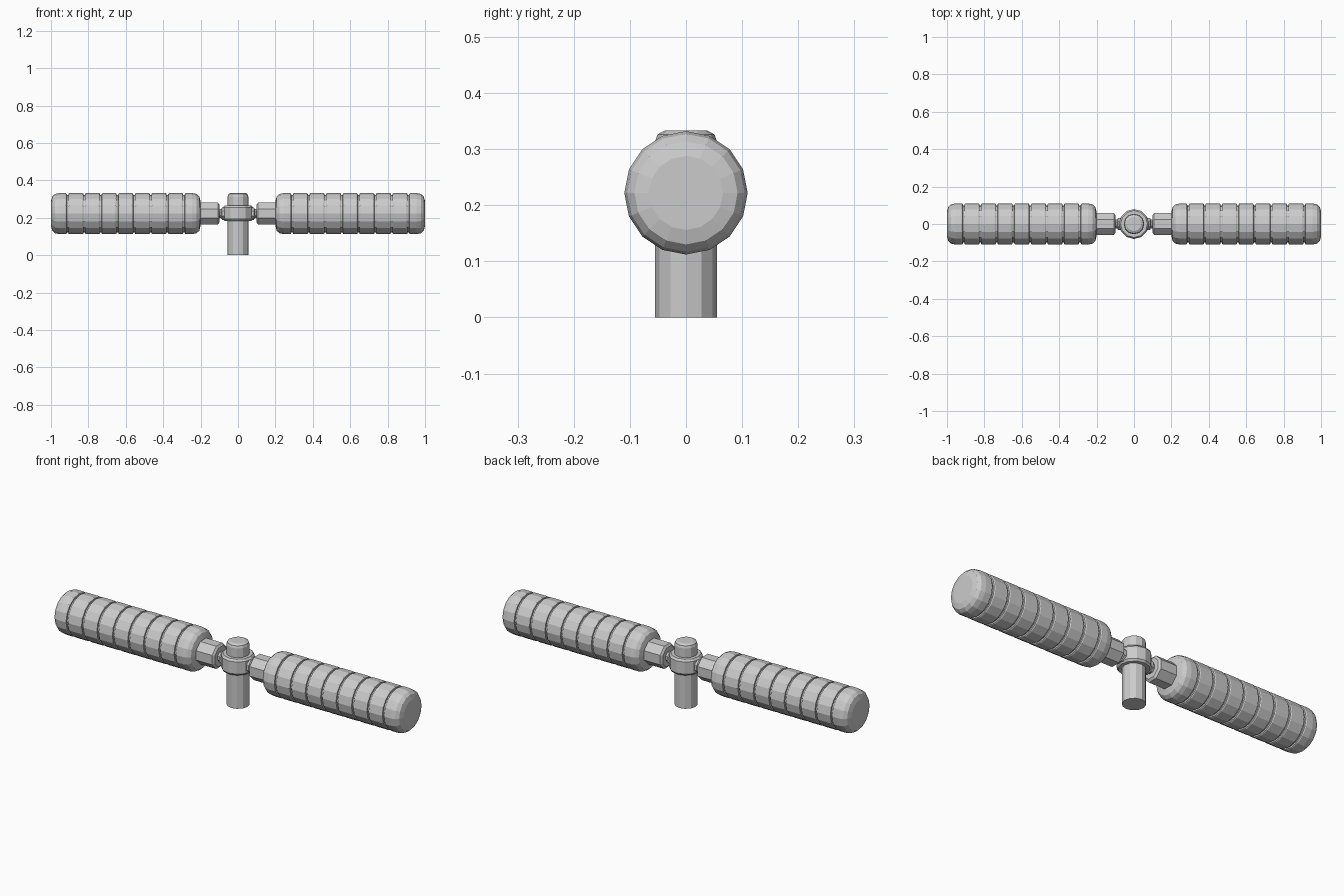
import bpy, bmesh, math
from mathutils import Matrix

if "Cube" in bpy.data.objects:
    bpy.data.objects.remove(bpy.data.objects["Cube"])

Z = 0.222  # height of the handle axis


def lathe(name, profile, sides, matrix, phase=0.0):
    """Revolve (radius, position) pairs around local z and cap both ends."""
    bm = bmesh.new()
    rings = []
    for r, h in profile:
        ring = []
        for i in range(sides):
            a = 2 * math.pi * i / sides + phase
            ring.append(bm.verts.new((r * math.cos(a), r * math.sin(a), h)))
        rings.append(ring)
    for lo, hi in zip(rings, rings[1:]):
        for i in range(sides):
            j = (i + 1) % sides
            bm.faces.new((lo[i], lo[j], hi[j], hi[i]))
    bm.faces.new(rings[0][::-1])
    bm.faces.new(rings[-1])
    bm.transform(matrix)
    bmesh.ops.recalc_face_normals(bm, faces=bm.faces[:])
    mesh = bpy.data.meshes.new(name)
    bm.to_mesh(mesh)
    bm.free()
    obj = bpy.data.objects.new(name, mesh)
    bpy.context.collection.objects.link(obj)
    return obj


# Central post with rounded cap
lathe("post", [(0.055, 0), (0.055, 0.314), (0.051, 0.326), (0.038, 0.333)],
      12, Matrix())

# Collar around the post
lathe("collar", [(0.054, 0.182), (0.072, 0.182), (0.08, 0.192), (0.08, 0.255),
                 (0.072, 0.266), (0.054, 0.266)], 12, Matrix())

# Ribbed grip profile: rounded ends, eight narrow grooves
grip = [(0.066, 0.2), (0.092, 0.207), (0.105, 0.222), (0.11, 0.245)]
pitch = 0.8 / 9
for i in range(1, 9):
    x = 0.2 + i * pitch
    grip += [(0.11, x - 0.010), (0.107, x - 0.005), (0.100, x - 0.004),
             (0.100, x + 0.004), (0.107, x + 0.005), (0.11, x + 0.010)]
grip += [(0.11, 0.955), (0.105, 0.978), (0.092, 0.993), (0.066, 1.0)]

for side, angle in (("right", math.pi / 2), ("left", -math.pi / 2)):
    m = Matrix.Translation((0, 0, Z)) @ Matrix.Rotation(angle, 4, 'Y')
    lathe("grip_" + side, grip, 16, m)
    # Octagonal neck
    lathe("neck_" + side, [(0.052, 0.1), (0.064, 0.108), (0.064, 0.21)],
          8, m, math.pi / 8)
    # Pin with small flange joining the neck to the collar
    lathe("pin_" + side, [(0.036, 0.06), (0.036, 0.085), (0.026, 0.09),
                          (0.026, 0.11)], 8, m, math.pi / 8)
